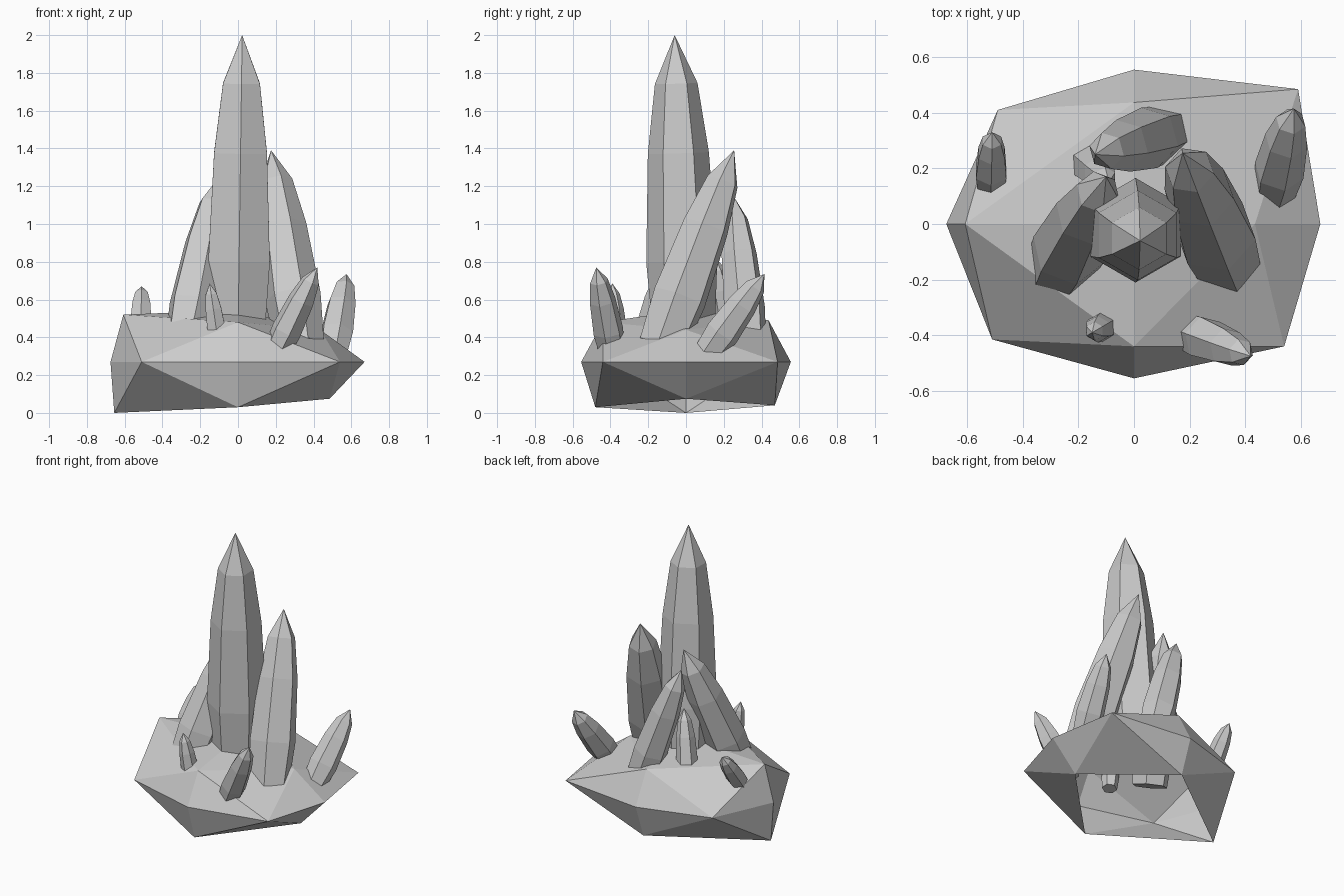
import bpy, bmesh, math
from mathutils import Vector

if "Cube" in bpy.data.objects:
    bpy.data.objects.remove(bpy.data.objects["Cube"])

stone = bpy.data.materials.new("grey stone")
stone.diffuse_color = (0.6, 0.6, 0.6, 1)
stone.use_nodes = True
stone.node_tree.nodes["Principled BSDF"].inputs["Base Color"].default_value = stone.diffuse_color


def finish(bm, name):
    mesh = bpy.data.meshes.new(name)
    bm.to_mesh(mesh)
    bm.free()
    mesh.materials.append(stone)
    obj = bpy.data.objects.new(name, mesh)
    bpy.context.collection.objects.link(obj)
    return obj


# Rock base: uneven subdivided octahedron, open underneath
def rock():
    bm = bmesh.new()
    add = lambda pts: [bm.verts.new(p) for p in pts]
    # eight points round the middle, starting at +x, going anticlockwise
    mid = add([(x, y, 0.27) for x, y in (
        (0.67, 0), (0.59, 0.485), (0, 0.555), (-0.49, 0.41),
        (-0.675, 0), (-0.51, -0.415), (0, -0.555), (0.54, -0.44))])
    upper = add([(0.435, 0, 0.44), (0, 0.437, 0.49), (-0.607, 0, 0.52), (0, -0.44, 0.48)])
    lower = add([(0.485, 0, 0.075), (0, 0.47, 0.04), (-0.655, 0, 0.0), (0, -0.48, 0.03)])
    top = bm.verts.new((0, 0, 0.545))
    for i in range(4):
        j = (i + 1) % 4
        a, d, b = mid[2 * i], mid[2 * i + 1], mid[2 * j]
        bm.faces.new((top, upper[i], upper[j]))
        for ring, flip in ((upper, False), (lower, True)):
            for tri in ((ring[i], a, d), (ring[j], d, b), (ring[i], d, ring[j])):
                bm.faces.new(tri[::-1] if flip else tri)
    return finish(bm, "rock_base")


# Crystal: six-sided shaft along an axis, swelling then tapering to a point
PROFILE = ((0, 0.86), (0.25, 1.0), (0.61, 0.86), (0.84, 0.6))


def crystal(name, base, tip, radius, turn=0):
    base, tip = Vector(base), Vector(tip)
    axis = tip - base
    rot = Vector((0, 0, 1)).rotation_difference(axis)
    bm = bmesh.new()
    rings = []
    for t, k in PROFILE:
        ring = []
        for i in range(6):
            a = math.radians(turn - 90 + 60 * i)
            off = rot @ Vector((math.cos(a), math.sin(a), 0))
            ring.append(bm.verts.new(base + axis * t + off * radius * k))
        rings.append(ring)
    point = bm.verts.new(tip)
    bm.faces.new(rings[0][::-1])
    for i in range(6):
        j = (i + 1) % 6
        for lo, hi in zip(rings, rings[1:]):
            bm.faces.new((lo[i], lo[j], hi[j], hi[i]))
        bm.faces.new((rings[-1][i], rings[-1][j], point))
    return finish(bm, name)


rock()
# Tall central group
crystal("main_crystal", (0, -0.01, 0.4), (0.022, -0.06, 2.0), 0.188)
crystal("right_crystal", (0.33, -0.13, 0.35), (0.175, 0.255, 1.39), 0.15, 20)
crystal("left_crystal", (-0.28, -0.18, 0.35), (-0.10, 0.17, 1.25), 0.135, 10)
crystal("back_crystal", (0.12, 0.33, 0.36), (-0.14, 0.25, 1.15), 0.112, 15)
crystal("inner_back_crystal", (-0.18, 0.235, 0.38), (-0.09, 0.15, 0.83), 0.07)
# Small outer crystals
crystal("small_front_left_crystal", (-0.10, -0.36, 0.345), (-0.15, -0.39, 0.685), 0.056)
crystal("small_front_right_crystal", (0.20, -0.39, 0.32), (0.42, -0.475, 0.77), 0.082, 15)
crystal("small_back_left_crystal", (-0.515, 0.14, 0.42), (-0.51, 0.33, 0.67), 0.063)
crystal("small_back_right_crystal", (0.505, 0.12, 0.32), (0.575, 0.415, 0.735), 0.092, 10)
